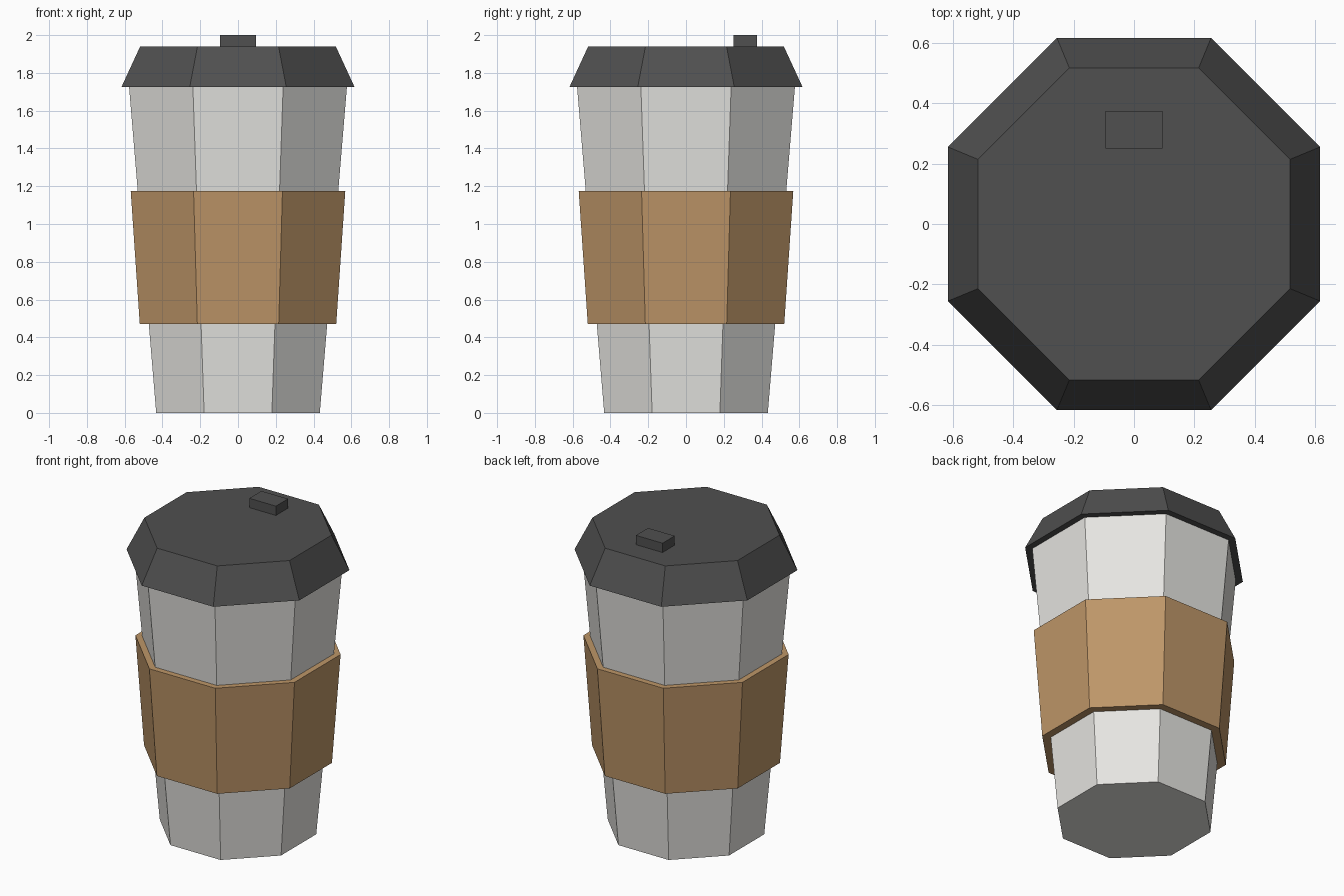
import bpy, math

if "Cube" in bpy.data.objects:
    bpy.data.objects.remove(bpy.data.objects["Cube"])


def material(name, srgb):
    m = bpy.data.materials.new(name)
    lin = [((c / 255 + 0.055) / 1.055) ** 2.4 for c in srgb]
    m.diffuse_color = (*lin, 1)
    m.use_nodes = True
    m.node_tree.nodes["Principled BSDF"].inputs["Base Color"].default_value = m.diffuse_color
    return m


white = material("off_white", (230, 229, 225))
brown = material("cardboard_brown", (190, 150, 104))
black = material("charcoal", (80, 80, 80))


def octagon_frustum(name, z0, z1, a0, a1, mat):
    """Eight-sided tapered solid; a0 and a1 are centre-to-flat distances."""
    k = 1 / math.cos(math.pi / 8)
    bpy.ops.mesh.primitive_cone_add(vertices=8, radius1=a0 * k, radius2=a1 * k,
                                    depth=z1 - z0, location=(0, 0, (z0 + z1) / 2),
                                    rotation=(0, 0, math.pi / 8))
    ob = bpy.context.object
    ob.name = name
    ob.data.materials.append(mat)
    bpy.ops.object.transform_apply(location=True, rotation=True, scale=True)
    return ob


# Cup body, cardboard sleeve and overhanging lid
octagon_frustum("cup_body", 0.0, 1.73, 0.433, 0.577, white)
octagon_frustum("sleeve", 0.47, 1.175, 0.52, 0.568, brown)
octagon_frustum("lid", 1.725, 1.94, 0.617, 0.518, black)

# Small raised tab on the lid
bpy.ops.mesh.primitive_cube_add(size=1, location=(0, 0.313, 1.965))
tab = bpy.context.object
tab.name = "lid_tab"
tab.scale = (0.19, 0.124, 0.07)
tab.data.materials.append(black)
bpy.ops.object.transform_apply(location=True, rotation=True, scale=True)
